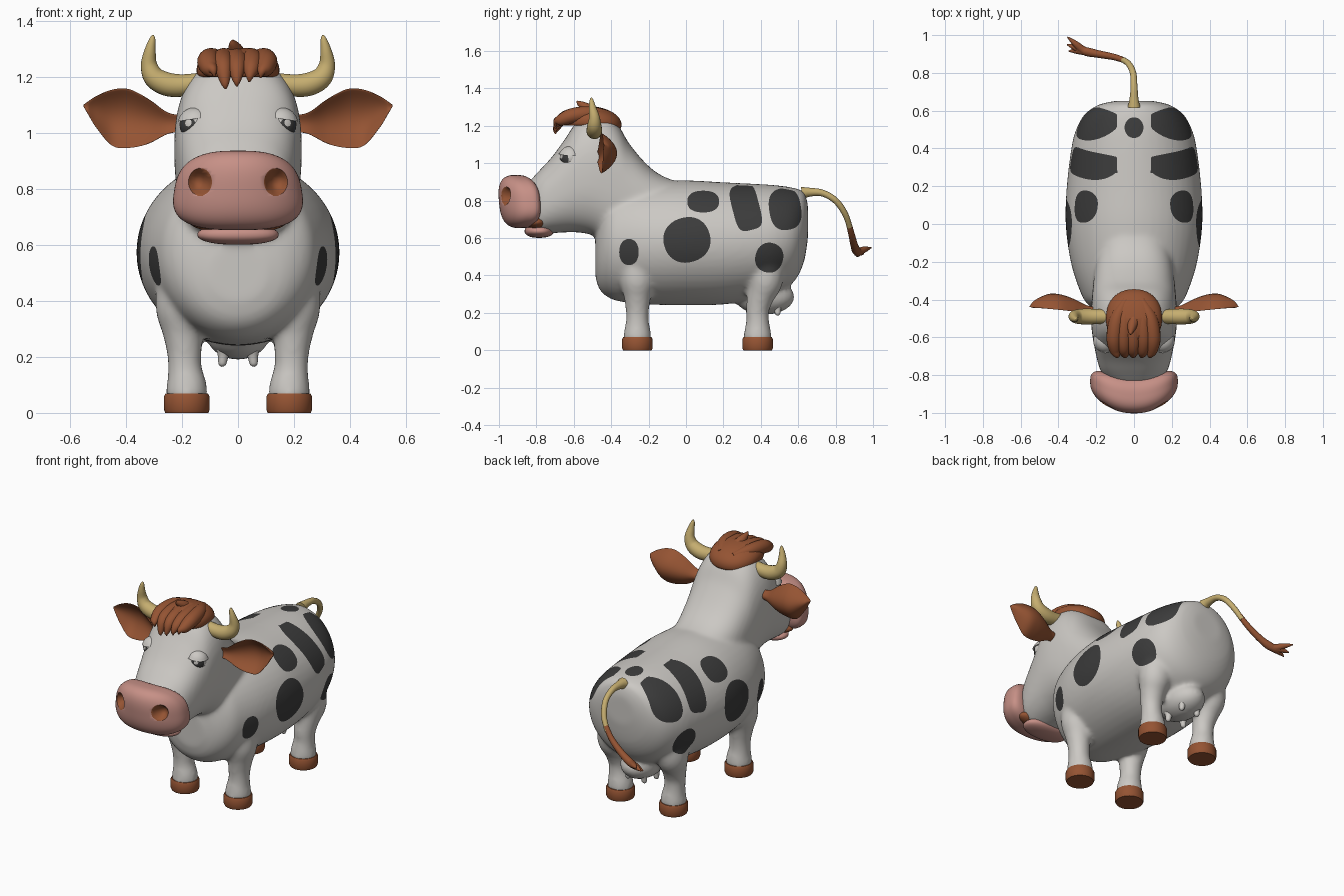
import bpy, bmesh, math
from mathutils import Vector

if "Cube" in bpy.data.objects:
    bpy.data.objects.remove(bpy.data.objects["Cube"])


def material(name, rgb):
    m = bpy.data.materials.new(name)
    m.diffuse_color = (*rgb, 1)
    m.use_nodes = True
    m.node_tree.nodes["Principled BSDF"].inputs["Base Color"].default_value = m.diffuse_color
    return m


WHITE = material("warm white hide", (0.60, 0.58, 0.55))
DARK = material("charcoal spots", (0.045, 0.045, 0.045))
BROWN = material("chestnut brown", (0.30, 0.088, 0.033))
PINK = material("muzzle pink", (0.57, 0.28, 0.24))
HORN = material("horn yellow", (0.56, 0.42, 0.16))


def spline(pts, n=6):
    """Catmull-Rom samples through tuples of any length."""
    p = [pts[0]] + list(pts) + [pts[-1]]
    out = []
    for i in range(1, len(p) - 2):
        for k in range(n):
            t = k / n
            out.append([0.5 * (2 * b + (c - a) * t + (2 * a - 5 * b + 4 * c - d) * t * t
                               + (3 * b - a - 3 * c + d) * t ** 3)
                        for a, b, c, d in zip(p[i - 1], p[i], p[i + 1], p[i + 2])])
    return out + [list(pts[-1])]


def loft(bm, rings):
    vs = [[bm.verts.new(c) for c in r] for r in rings]
    n = len(vs[0])
    for a, b in zip(vs, vs[1:]):
        for i in range(n):
            bm.faces.new((a[i], a[(i + 1) % n], b[(i + 1) % n], b[i]))
    bm.faces.new(vs[0][::-1])
    bm.faces.new(vs[-1])


def trunk(bm, sections, power):
    """Loft of superellipse sections given as (y, bottom, top, half width)."""
    def pw(v):
        return math.copysign(abs(v) ** (2 / power), v)
    rings = []
    for y, lo, hi, w in spline(sections):
        ang = [math.tau * i / 48 for i in range(48)]
        rings.append([(w * pw(math.cos(a)), y, (lo + hi) / 2 + (hi - lo) / 2 * pw(math.sin(a)))
                      for a in ang])
    loft(bm, rings)


def tube(bm, path, sides=16, smooth=6):
    """Round tube along (x, y, z, radius) points."""
    pts = spline(path, smooth) if smooth else path
    pos = [Vector(p[:3]) for p in pts]
    nrm, rings = Vector((0.3, 0.9, 0.1)), []
    if abs(pos[-1].y - pos[0].y) > 0.15:
        nrm = Vector((1, 0.1, 0))
    for i, p in enumerate(pos):
        t = (pos[min(i + 1, len(pos) - 1)] - pos[max(i - 1, 0)]).normalized()
        nrm = (nrm - t * nrm.dot(t)).normalized()
        side = t.cross(nrm)
        rings.append([p + pts[i][3] * (nrm * math.cos(a) + side * math.sin(a))
                      for a in (math.tau * k / sides for k in range(sides))])
    loft(bm, rings)


def ball(bm, centre, radii, power=2, u=40, v=24, shape=None):
    for vert in bmesh.ops.create_uvsphere(bm, u_segments=u, v_segments=v, radius=1)["verts"]:
        c = vert.co
        c = c / sum(abs(k) ** power for k in c) ** (1 / power)
        if shape:
            c = shape(c)
        vert.co = Vector(centre) + Vector([a * b for a, b in zip(c, radii)])


def cut_region(bm, f, slot):
    """Cut the mesh along f = 0 and give the faces with f < 0 a material slot."""
    val = {v: f(v.co) for v in bm.verts}
    new = []
    for e in [e for e in bm.edges if val[e.verts[0]] * val[e.verts[1]] < 0]:
        a, b = e.verts
        new.append(bmesh.utils.edge_split(e, a, val[a] / (val[a] - val[b]))[1])
    if new:
        bmesh.ops.connect_verts(bm, verts=new)
    for face in bm.faces:
        if f(face.calc_center_median()) < 0:
            face.material_index = slot


def finish(name, bm, *mats):
    bmesh.ops.recalc_face_normals(bm, faces=bm.faces)
    me = bpy.data.meshes.new(name)
    bm.to_mesh(me)
    bm.free()
    for m in mats:
        me.materials.append(m)
    me.shade_smooth()
    me.set_sharp_from_angle(angle=math.radians(55))
    ob = bpy.data.objects.new(name, me)
    bpy.context.collection.objects.link(ob)
    return ob


# Hide: barrel, neck with head, legs and udder, fused into one skin
bm = bmesh.new()
trunk(bm, [(-.485, .40, .60, .10), (-.465, .33, .72, .18), (-.42, .285, .84, .25),
           (-.35, .26, .88, .288), (-.2, .245, .90, .335), (0, .24, .908, .362),
           (.2, .245, .898, .356), (.4, .275, .888, .332), (.5, .31, .88, .307),
           (.58, .37, .867, .262), (.63, .47, .845, .19), (.652, .6, .78, .1)], 2)
trunk(bm, [(.05, .6, .88, .14), (-.1, .55, .92, .19), (-.2, .55, .985, .205),
           (-.3, .55, 1.10, .215), (-.36, .55, 1.20, .22), (-.42, .57, 1.255, .225),
           (-.5, .615, 1.265, .228), (-.58, .63, 1.225, .222), (-.65, .63, 1.125, .21),
           (-.72, .625, 1.03, .195), (-.78, .62, .965, .175), (-.84, .63, .90, .13)], 2.5)
for s in (1, -1):
    for y, back in ((-.26, 0), (.383, .04)):
        tube(bm, [(.183 * s, y, .05, .076), (.184 * s, y, .10, .072), (.19 * s, y, .16, .061),
                  (.192 * s, y, .22, .063), (.197 * s, y + back * .4, .29, .074),
                  (.2 * s, y + back, .37, .095), (.19 * s, y + back, .47, .10)], 24)
ball(bm, (0, .42, .285), (.115, .16, .095))
hide = finish("hide", bm, WHITE, DARK)
rm = hide.modifiers.new("fuse", "REMESH")
rm.mode, rm.voxel_size = "VOXEL", .0115
sm = hide.modifiers.new("soften", "SMOOTH")
sm.factor, sm.iterations = .5, 14
skin = bpy.data.meshes.new_from_object(
    hide.evaluated_get(bpy.context.evaluated_depsgraph_get()))
bm = bmesh.new()
bm.from_mesh(skin)
bpy.data.objects.remove(hide)
for face in bm.faces:
    face.material_index = 0


# Spots on both flanks (y, z, half length, half height, tilt, squareness)
def flank_spot(cy, cz, a, b, tilt, n):
    def f(c):
        dy, dz = c.y - cy, c.z - cz
        u = dy * math.cos(tilt) + dz * math.sin(tilt)
        w = dz * math.cos(tilt) - dy * math.sin(tilt)
        return max((abs(u / a) ** n + abs(w / b) ** n) ** (1 / n) - 1, (.09 - abs(c.x)) * 8)
    return f


for spot in [(.005, .59, .125, .12, .3, 2.2), (-.305, .525, .052, .07, 0, 2.2),
             (.092, .795, .085, .058, 0, 2.4), (.32, .765, .072, .125, .25, 4),
             (.53, .755, .085, .112, .15, 2.6), (.445, .495, .074, .08, -.3, 2.2)]:
    cut_region(bm, flank_spot(*spot), 1)
cut_region(bm, lambda c: max(math.hypot(c.x / .05, (c.y - .51) / .055) - 1, (.75 - c.z) * 8), 1)
finish("hide", bm, WHITE, DARK)

# Hooves
for s, side in ((1, "right"), (-1, "left")):
    for y, end in ((-.26, "front"), (.383, "back")):
        bm = bmesh.new()
        tube(bm, [(.183 * s, y, z, r) for z, r in
                  ((0, .077), (.012, .082), (.058, .082), (.07, .076))], 32, 0)
        finish(f"{end}_{side}_hoof", bm, BROWN)

# Teats
bm = bmesh.new()
for s in (1, -1):
    for y, z in ((.37, .165), (.49, .185)):
        tube(bm, [(.05 * s, y, z + .08, .034), (.053 * s, y, z + .04, .02),
                  (.056 * s, y, z + .01, .014), (.056 * s, y, z, .004)], 12)
finish("teats", bm, WHITE)

# Muzzle, bent around the face, with sunken nostrils
bm = bmesh.new()
ball(bm, (0, -.897, .795), (.228, .103, .142), 2.8, 72, 48,
     lambda c: Vector((c.x * (1 - .1 * c.z), c.y + .6 * c.x ** 2 - .12 * c.z, c.z)))


def nostril(c):
    d = math.hypot((abs(c.x) - .135) / .042, (c.z - .825) / .05) - 1
    return max(d, (c.y + .88) * 20)


cut_region(bm, nostril, 1)
for v in bm.verts:
    d = nostril(v.co)
    if d < 0:
        v.co.y += .05 * min(1, -d * 1.6)
finish("muzzle", bm, PINK, BROWN)

# Mouth and lower lip
bm = bmesh.new()
ball(bm, (0, -.80, .685), (.175, .07, .045))
finish("mouth", bm, BROWN)
bm = bmesh.new()
ball(bm, (0, -.785, .637), (.145, .078, .036), 2.3)
finish("lower_lip", bm, PINK)

# Eyes, eyelids, horns and ears on each side
for s, side in ((1, "right"), (-1, "left")):
    eye = Vector((.152 * s, -.618, 1.028))
    gaze = Vector((.62 * s, -.78, -.1)).normalized()
    glint = Vector((.45 * s, -.85, .15)).normalized()
    bm = bmesh.new()
    ball(bm, eye, (.057, .057, .057))
    cut_region(bm, lambda c: .76 - (c - eye).normalized().dot(gaze), 1)
    cut_region(bm, lambda c: .97 - (c - eye).normalized().dot(glint), 0)
    finish(f"{side}_eye", bm, WHITE, DARK)
    bm = bmesh.new()
    ball(bm, eye, (.064, .064, .064), shape=lambda c: Vector((c.x, c.y, max(c.z, .36 - .15 * s * c.x))))
    finish(f"{side}_eyelid", bm, WHITE)

    bm = bmesh.new()
    tube(bm, [(x * s, -.49 + dy, z, r) for x, dy, z, r in
              ((.13, 0, 1.18, .036), (.20, 0, 1.17, .04), (.255, 0, 1.175, .042),
               (.30, 0, 1.20, .038), (.318, 0, 1.245, .029), (.314, -.01, 1.295, .02),
               (.306, -.015, 1.335, .011), (.304, -.015, 1.35, .003))], 20)
    finish(f"{side}_horn", bm, HORN)

    bm = bmesh.new()
    rings = []
    for x, zc, h in spline([(.19, 1.035, .03), (.25, 1.035, .038), (.32, 1.042, .08),
                            (.39, 1.052, .105), (.45, 1.055, .1), (.505, 1.075, .058),
                            (.54, 1.092, .018), (.552, 1.098, .003)]):
        rings.append([(x * s, -.475 + .65 * h * math.cos(a) ** 2 + min(.014, h * .6) * math.cos(a)
                       + .1 * (x - .19), zc + h * math.sin(a))
                      for a in (math.tau * k / 32 for k in range(32))])
    loft(bm, rings)
    finish(f"{side}_ear", bm, BROWN)

# Hair: cap with locks falling over the forehead
bm = bmesh.new()
ball(bm, (0, -.50, 1.225), (.148, .155, .08), 2.2,
     shape=lambda c: Vector((c.x, c.y, max(c.z, -.3) - .25 * max(c.y, 0))))
for x, tip in ((-.105, 1.21), (-.055, 1.165), (-.005, 1.175), (.05, 1.19), (.1, 1.205)):
    tube(bm, [(x * .4, -.40, 1.255, .02), (x * .85, -.50, 1.265, .038), (x, -.60, 1.255, .041),
              (x * .95, -.665, 1.232, .032), (x * .85, -.695, tip + .015, .016),
              (x * .8, -.697, tip - .008, .003)])
tube(bm, [(0, -.50, 1.27, .035), (-.01, -.54, 1.30, .026), (-.017, -.57, 1.32, .014),
          (-.018, -.585, 1.332, .003)])
finish("hair", bm, BROWN)

# Tail and its tuft
bm = bmesh.new()
tube(bm, [(0, .62, .84, .034), (0, .66, .845, .024), (0, .73, .84, .018), (-.005, .80, .80, .017),
          (-.03, .85, .73, .016), (-.07, .875, .66, .015)])
finish("tail", bm, HORN)
bm = bmesh.new()
for tip in ((-.352, .99, .548), (-.355, .95, .515), (-.345, .915, .50)):
    mid = [(a + b) / 2 for a, b in zip(tip, (-.27, .92, .53))]
    tube(bm, [(-.055, .868, .685, .015), (-.11, .885, .62, .017), (-.19, .90, .56, .02),
              (-.26, .915, .528, .022), (*mid, .016), (*tip, .003)])
finish("tail_tuft", bm, BROWN)
